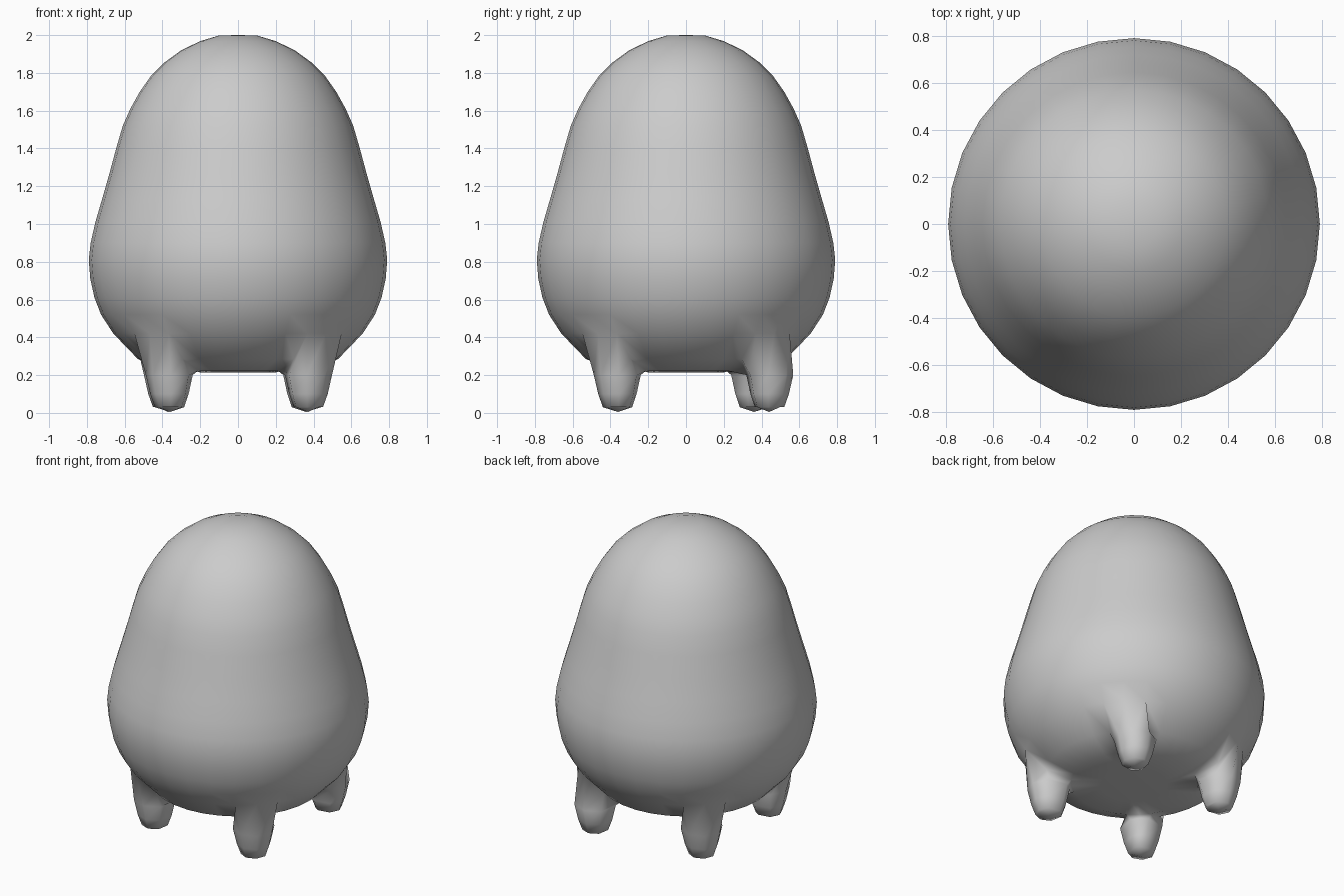
import bpy, bmesh, math
from mathutils import Vector

if "Cube" in bpy.data.objects:
    bpy.data.objects.remove(bpy.data.objects["Cube"])

SEG = 32
# Body profile (radius, z) from crown to underside
PROFILE = [(0.1, 1.998), (0.2, 1.968), (0.3, 1.92), (0.39, 1.855), (0.46, 1.785), (0.52, 1.70),
           (0.57, 1.61), (0.61, 1.52), (0.645, 1.40), (0.68, 1.27), (0.72, 1.13), (0.755, 1.01),
           (0.78, 0.90), (0.79, 0.81), (0.782, 0.71), (0.76, 0.61), (0.725, 0.52),
           (0.66, 0.42), (0.53, 0.285), (0.38, 0.225), (0.2, 0.215)]
ROOT = 17                      # profile ring at the outer edge of the legs

bm = bmesh.new()
rings = []
for r, z in PROFILE:
    rings.append([bm.verts.new((r * math.cos(2 * math.pi * i / SEG),
                                r * math.sin(2 * math.pi * i / SEG), z)) for i in range(SEG)])
top, bottom = bm.verts.new((0, 0, 2.0)), bm.verts.new((0, 0, 0.215))
face = {}
for i in range(SEG):
    j = (i + 1) % SEG
    bm.faces.new((top, rings[0][i], rings[0][j]))
    bm.faces.new((bottom, rings[-1][j], rings[-1][i]))
    for k in range(len(rings) - 1):
        face[k, i] = bm.faces.new((rings[k][i], rings[k + 1][i], rings[k + 1][j], rings[k][j]))


def extrude_leg(spoke, x, y):
    """Pull a 2 x 2 patch of the underside down into a tapered eight-sided leg."""
    patch = [face[k, i] for k in (ROOT, ROOT + 1) for i in (spoke - 1, spoke)]
    for z, radius, tip in ((0.2, 0.128, 0.2), (0.1, 0.105, 0.1), (0.03, 0.08, 0.005)):
        out = bmesh.ops.extrude_face_region(bm, geom=patch)["geom"]
        bmesh.ops.delete(bm, geom=[f for f in patch if f.is_valid], context='FACES_ONLY')
        patch = [g for g in out if isinstance(g, bmesh.types.BMFace)]
        verts = {v for f in patch for v in f.verts}
        centre = next(v for v in verts if all(v in f.verts for f in patch))
        c = centre.co.copy()
        for v in verts - {centre}:
            d = Vector((v.co.x - c.x, v.co.y - c.y)).normalized() * radius
            v.co = (x + d.x, y + d.y, z)
        centre.co = (x, y, tip)


# Four legs on the diagonals, back right one set further back
for spoke, x, y in ((4, 0.36, 0.44), (12, -0.37, 0.36), (20, -0.36, -0.36), (28, 0.37, -0.36)):
    extrude_leg(spoke, x, y)

# Drop the edges left over inside the legs and shade smooth
bmesh.ops.delete(bm, geom=[e for e in bm.edges if not e.link_faces], context='EDGES')
bmesh.ops.delete(bm, geom=[v for v in bm.verts if not v.link_faces], context='VERTS')
bmesh.ops.recalc_face_normals(bm, faces=bm.faces)
for f in bm.faces:
    f.smooth = True
mesh = bpy.data.meshes.new("body_with_legs")
bm.to_mesh(mesh)
bm.free()
body = bpy.data.objects.new("body_with_legs", mesh)
bpy.context.collection.objects.link(body)
